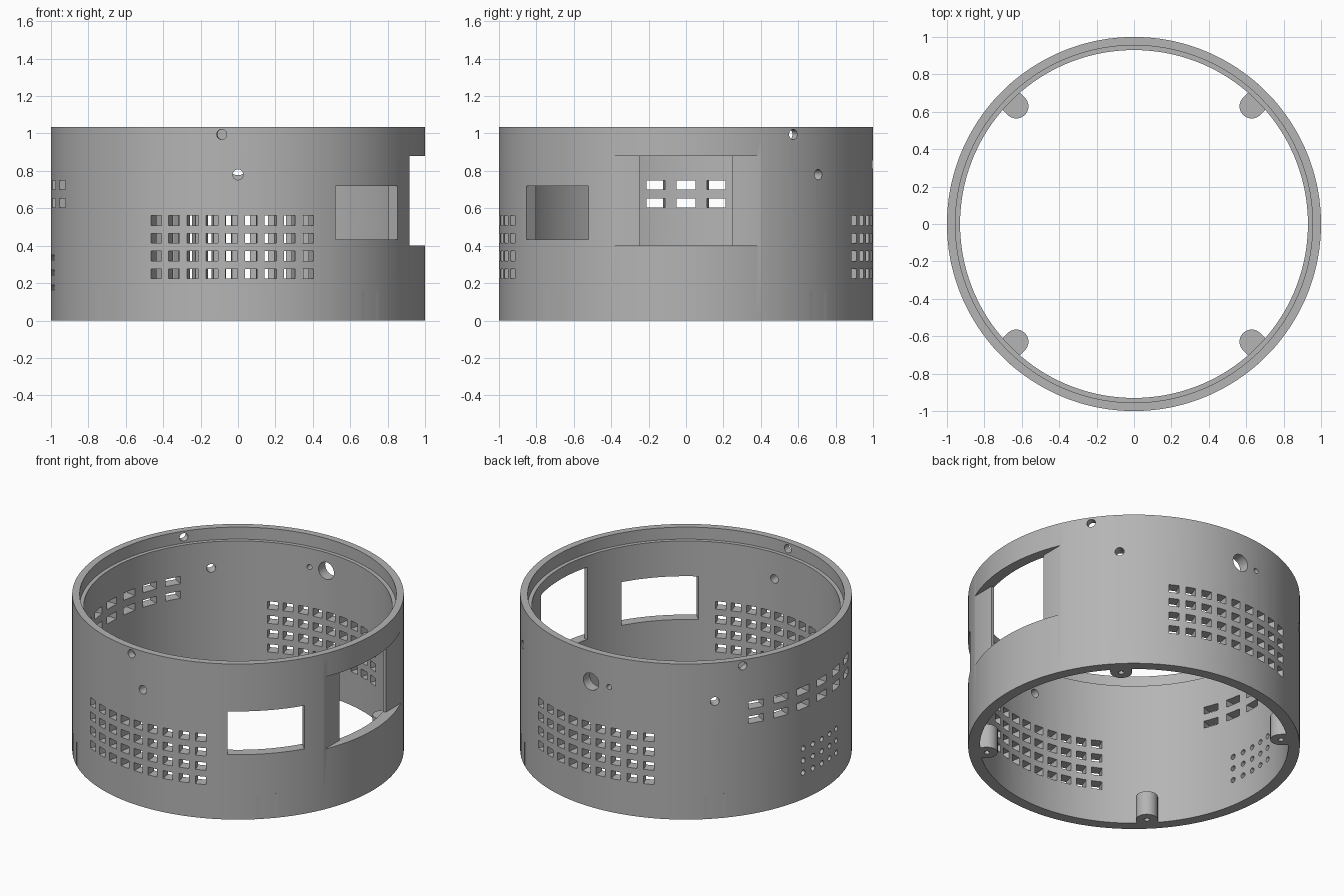
import bpy, bmesh, math
from mathutils import Matrix, Vector

cube = bpy.data.objects.get("Cube")
if cube:
    bpy.data.objects.remove(cube, do_unlink=True)

HEIGHT = 1.035
grey = bpy.data.materials.new("plain_grey")
grey.use_nodes = True
grey.diffuse_color = (0.46, 0.46, 0.46, 1)
grey.node_tree.nodes["Principled BSDF"].inputs["Base Color"].default_value = (0.46, 0.46, 0.46, 1)


def make_object(name, bm):
    bmesh.ops.recalc_face_normals(bm, faces=bm.faces)
    mesh = bpy.data.meshes.new(name)
    bm.to_mesh(mesh)
    bm.free()
    obj = bpy.data.objects.new(name, mesh)
    bpy.context.collection.objects.link(obj)
    mesh.materials.append(grey)
    return obj


def radial(angle, z, r=0.98):
    """Frame whose x axis points outward at the given compass angle."""
    return Matrix.Rotation(math.radians(angle), 4, 'Z') @ Matrix.Translation((r, 0, z))


def add_box(bm, angle, z, width, height, r=0.98, depth=0.24):
    size = Matrix.Diagonal((depth, width, height, 1))
    bmesh.ops.create_cube(bm, size=1, matrix=radial(angle, z, r) @ size)


def add_hole(bm, angle, z, radius):
    turn = Matrix.Rotation(math.pi / 2, 4, 'Y')
    bmesh.ops.create_cone(bm, cap_ends=True, segments=24, radius1=radius, radius2=radius,
                          depth=0.24, matrix=radial(angle, z) @ turn)


def cut(target, cutter):
    cutter.hide_render = True
    mod = target.modifiers.new("cut", 'BOOLEAN')
    mod.operation = 'DIFFERENCE'
    mod.solver = 'EXACT'
    mod.object = cutter
    select(target)
    bpy.ops.object.modifier_apply(modifier=mod.name)
    bpy.data.objects.remove(cutter, do_unlink=True)


def select(obj):
    bpy.ops.object.select_all(action='DESELECT')
    obj.select_set(True)
    bpy.context.view_layer.objects.active = obj


# Round shell with a stepped lip inside the top edge
bm = bmesh.new()
profile = [(0.93, 0), (1, 0), (1, HEIGHT), (0.955, HEIGHT), (0.955, 0.955), (0.93, 0.955)]
SEGMENTS = 180
rings = []
for i in range(SEGMENTS):
    a = math.tau * i / SEGMENTS
    rings.append([bm.verts.new((r * math.cos(a), r * math.sin(a), z)) for r, z in profile])
for i in range(SEGMENTS):
    here, there = rings[i], rings[(i + 1) % SEGMENTS]
    for j in range(len(profile)):
        k = (j + 1) % len(profile)
        bm.faces.new((here[j], there[j], there[k], here[k]))
shell = make_object("round_shell", bm)

# Vents, round holes and the corner window
bm = bmesh.new()
for middle in (268, 88):
    for col in range(-4, 5):
        for row in range(4):
            add_box(bm, middle + col * 6, 0.25 + row * 0.095, 0.063, 0.052)
for angle in range(150, 201, 10):
    for z in (0.628, 0.725):
        add_box(bm, angle, z, 0.1, 0.048)
for angle in range(170, 191, 5):
    for z in (0.176, 0.257, 0.337):
        add_hole(bm, angle, z, 0.017)
for angle in (35, 145, 265):
    add_hole(bm, angle, 0.995, 0.027)
for angle in (45, 135, 270):
    add_hole(bm, angle, 0.78, 0.028)
add_hole(bm, 90, 0.834, 0.057)
add_hole(bm, 97.4, 0.83, 0.017)
add_box(bm, -45, 0.576, 0.47, 0.288)
cut(shell, make_object("opening_cutter", bm))

# Flat recess on the side, then the opening through it
bm = bmesh.new()
add_box(bm, 0, 0.64, 1, 0.48, r=1.017, depth=0.2)
cut(shell, make_object("recess_cutter", bm))
bm = bmesh.new()
add_box(bm, 0, 0.64, 0.49, 0.48, r=0.95, depth=0.3)
cut(shell, make_object("side_window_cutter", bm))

# Four screw bosses: rounded inward, squared where they meet the wall
bm = bmesh.new()
drill = bmesh.new()
for angle in (45, 135, 225, 315):
    frame = radial(angle, 0, 0.89)
    outline = [(0.109, -0.065)]
    for i in range(25):
        a = -math.pi / 2 - math.pi * i / 24
        outline.append((0.065 * math.cos(a), 0.065 * math.sin(a)))
    outline.append((0.109, 0.065))
    base = bm.faces.new([bm.verts.new(frame @ Vector((x, y, 0))) for x, y in outline])
    top = bmesh.ops.extrude_face_region(bm, geom=[base])["geom"]
    bmesh.ops.translate(bm, verts=[v for v in top if isinstance(v, bmesh.types.BMVert)],
                        vec=(0, 0, 0.16))
    bmesh.ops.create_cone(drill, cap_ends=True, segments=16, radius1=0.017, radius2=0.017,
                          depth=0.24, matrix=frame)
bosses = make_object("screw_bosses", bm)
cut(bosses, make_object("screw_hole_cutter", drill))

# Smooth curved walls, crisp edges
for obj in (shell, bosses):
    select(obj)
    bpy.ops.object.shade_smooth_by_angle(angle=math.radians(30))
